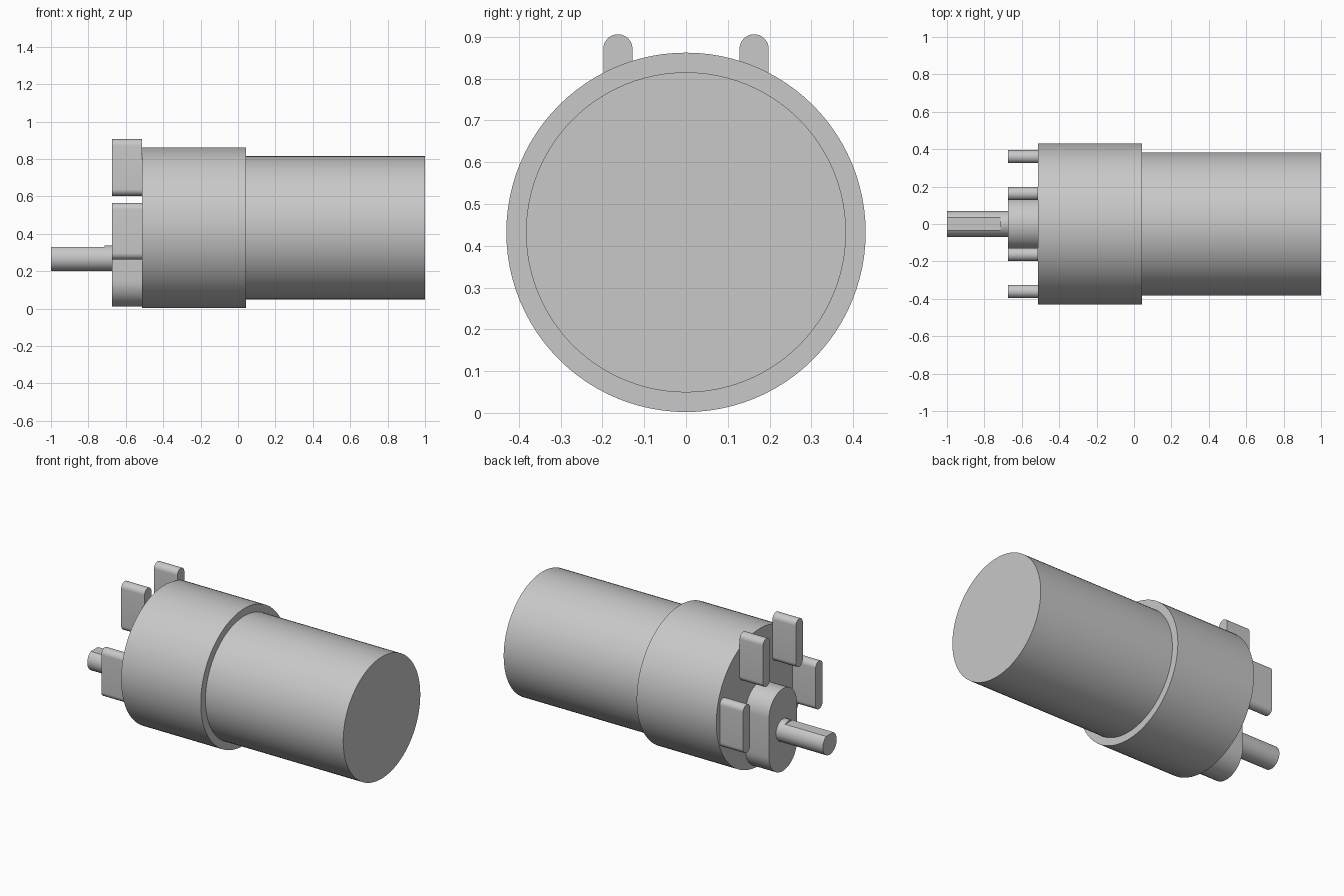
import bpy
import bmesh
from math import sin, cos, pi, acos, radians

if "Cube" in bpy.data.objects:
    bpy.data.objects.remove(bpy.data.objects["Cube"], do_unlink=True)

# Single grey material
grey = bpy.data.materials.new("light grey metal")
grey.use_nodes = True
grey.diffuse_color = (0.58, 0.58, 0.58, 1)
grey.node_tree.nodes["Principled BSDF"].inputs["Base Color"].default_value = (0.58, 0.58, 0.58, 1)


def arc(cy, cz, r, start, end, steps):
    """Points of an arc in the yz plane."""
    angles = [start + (end - start) * i / steps for i in range(steps + 1)]
    return [(cy + r * cos(a), cz + r * sin(a)) for a in angles]


def circle(cy, cz, r, steps=96):
    return arc(cy, cz, r, 0, 2 * pi, steps)[:-1]


def slot(cy, z0, z1, r):
    """Upright profile with round ends."""
    return arc(cy, z1 - r, r, 0, pi, 20) + arc(cy, z0 + r, r, pi, 2 * pi, 20)


def prism(name, profile, x0, x1):
    """Extrude a yz profile along x."""
    bm = bmesh.new()
    face = bm.faces.new([bm.verts.new((x0, y, z)) for y, z in profile])
    ext = bmesh.ops.extrude_face_region(bm, geom=[face], use_keep_orig=True)
    moved = [g for g in ext["geom"] if isinstance(g, bmesh.types.BMVert)]
    bmesh.ops.translate(bm, verts=moved, vec=(x1 - x0, 0, 0))
    bmesh.ops.recalc_face_normals(bm, faces=bm.faces)
    mesh = bpy.data.meshes.new(name)
    bm.to_mesh(mesh)
    bm.free()
    mesh.materials.append(grey)
    obj = bpy.data.objects.new(name, mesh)
    bpy.context.collection.objects.link(obj)
    bpy.ops.object.select_all(action="DESELECT")
    obj.select_set(True)
    bpy.context.view_layer.objects.active = obj
    bpy.ops.object.shade_smooth_by_angle(angle=radians(30))
    return obj


AXIS_Z = 0.432
SHAFT_Z = 0.269
SHAFT_R = 0.069
FACE_X = -0.512     # gearbox end face
TAB_X = -0.674      # outer end of tabs and boss

# Body
prism("motor_can", circle(0, AXIS_Z, 0.383), 0.042, 1.0)
prism("gearbox", circle(0, AXIS_Z, 0.43), FACE_X, 0.042)

# Boss around the offset shaft
prism("shaft_boss", slot(0, 0.01, 0.528, 0.139), TAB_X, FACE_X)

# Round shaft with a flat along the top of its tip
prism("shaft_base", circle(0, SHAFT_Z, SHAFT_R, 48), -0.715, TAB_X)
half = acos(0.059 / SHAFT_R)
prism("shaft_tip", arc(0, SHAFT_Z, SHAFT_R, pi / 2 + half, 5 * pi / 2 - half, 40), -1.0, -0.715)

# Mirrored round-ended tabs
for side, s in (("left", 1), ("right", -1)):
    prism("upper_tab_" + side, slot(s * 0.163, 0.603, 0.906, 0.035), TAB_X, FACE_X)
    prism("lower_tab_" + side, slot(s * 0.36, 0.262, 0.565, 0.035), TAB_X, FACE_X)
